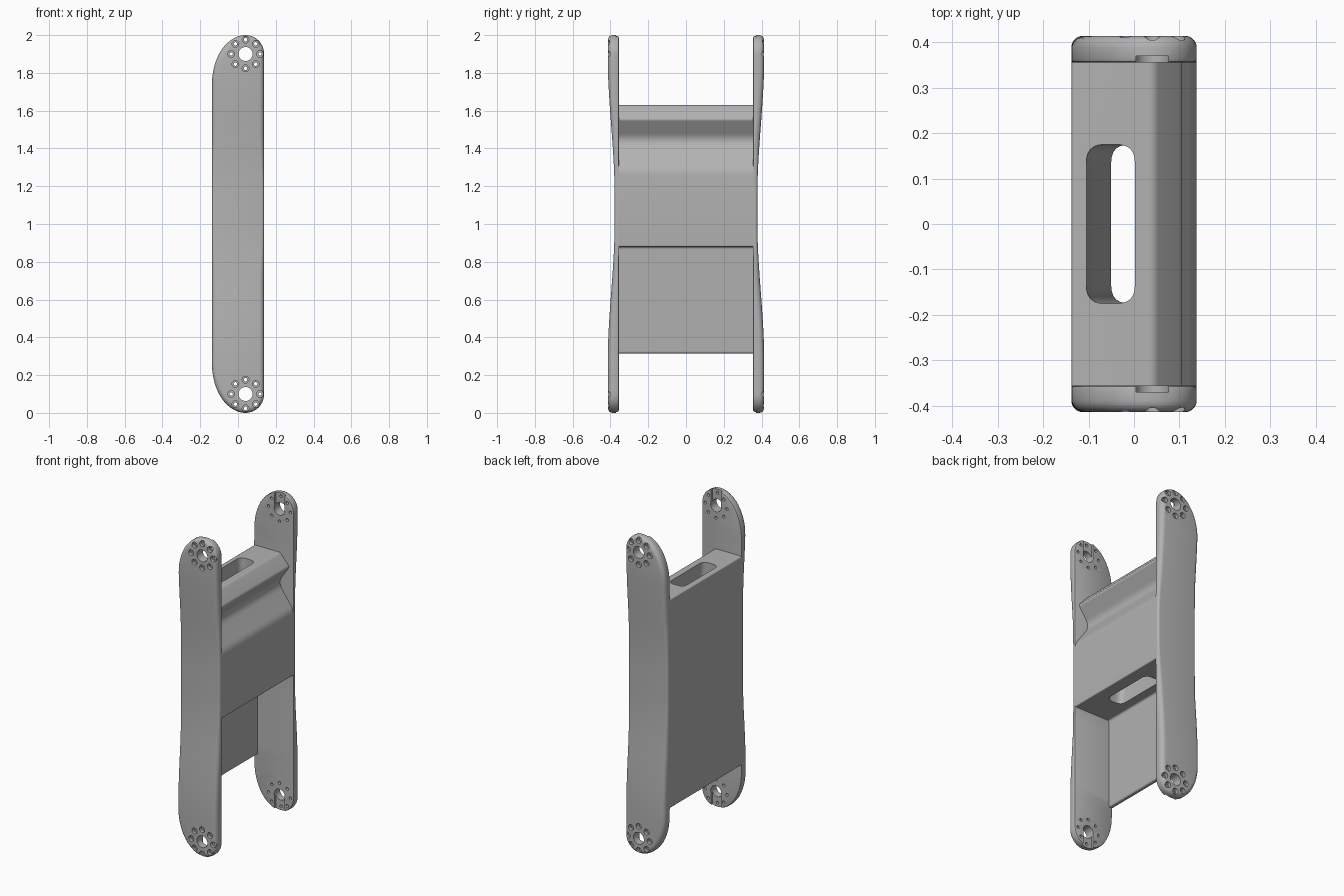
import bpy, bmesh, math
from mathutils import Vector

if "Cube" in bpy.data.objects:
    bpy.data.objects.remove(bpy.data.objects["Cube"], do_unlink=True)

grey = bpy.data.materials.new("plain grey")
grey.use_nodes = True
grey.diffuse_color = (0.45, 0.45, 0.45, 1)
grey.node_tree.nodes["Principled BSDF"].inputs["Base Color"].default_value = (0.45, 0.45, 0.45, 1)

HALF_X, INNER_Y = 0.138, 0.355
PIVOT_X, TIP_R, SWEEP = 0.04, 0.098, 0.26


def make_object(name, bm):
    bmesh.ops.remove_doubles(bm, verts=bm.verts, dist=1e-5)
    bmesh.ops.recalc_face_normals(bm, faces=bm.faces)
    mesh = bpy.data.meshes.new(name)
    bm.to_mesh(mesh)
    bm.free()
    mesh.materials.append(grey)
    obj = bpy.data.objects.new(name, mesh)
    bpy.context.collection.objects.link(obj)
    return obj


def loft(bm, rings, caps=True):
    """Skin a list of equally long closed rings of points."""
    loops = [[bm.verts.new(p) for p in ring] for ring in rings]
    n = len(loops[0])
    for a, b in zip(loops, loops[1:]):
        for i in range(n):
            j = (i + 1) % n
            bm.faces.new((a[i], a[j], b[j], b[i]))
    if caps:
        bm.faces.new(loops[0])
        bm.faces.new(loops[-1])
    return loops


def cut(obj, cutters):
    """Subtract the cutters, bake the result and drop the cutters."""
    for c in cutters:
        c.hide_render = True
        mod = obj.modifiers.new("cut", "BOOLEAN")
        mod.operation, mod.solver, mod.object = "DIFFERENCE", "EXACT", c
    bpy.context.view_layer.update()
    deps = bpy.context.evaluated_depsgraph_get()
    mesh = bpy.data.meshes.new_from_object(obj.evaluated_get(deps))
    obj.modifiers.clear()
    obj.data = mesh
    for c in cutters:
        bpy.data.objects.remove(c, do_unlink=True)


def smooth(obj, angle=30):
    bpy.ops.object.select_all(action="DESELECT")
    obj.select_set(True)
    bpy.context.view_layer.objects.active = obj
    bpy.ops.object.shade_smooth_by_angle(angle=math.radians(angle))


def rounded(points, steps=6):
    """Round each corner (a, b, radius) of a closed 2D polygon."""
    out = []
    for i, (a, b, r) in enumerate(points):
        p = Vector((a, b))
        ends = []
        for q in (points[i - 1], points[(i + 1) % len(points)]):
            ends.append(p + (Vector(q[:2]) - p).normalized() * r)
        for k in range(steps + 1):
            t = k / steps
            out.append(ends[0] * (1 - t) ** 2 + p * 2 * t * (1 - t) + ends[1] * t ** 2)
    return out


# Side plates: swept outline, waisted thickness, rounded rim
def outer_y(z):
    t = min(1, max(0, (abs(z - 1.08) - 0.08) / 0.72))
    return 0.378 + 0.036 * t * t * (3 - 2 * t)


def outline(steps=64):
    left, right = [], []
    for k in range(steps + 1):
        z = 1 - math.cos(math.pi * k / steps)
        d = min(z, 2 - z)
        u = max(0, 1 - d / SWEEP)
        v = max(0, 1 - d / TIP_R)
        rx = PIVOT_X + HALF_X
        left.append(Vector((PIVOT_X - rx * math.sqrt(max(0, 1 - u * u)), z)))
        right.append(Vector((PIVOT_X + TIP_R * math.sqrt(max(0, 1 - v * v)), z)))
    return left + right[-2:0:-1], steps


def inner_bevel(p):
    flush = 0.3 < p.y < 1.65 if p.x < 0 else 0.84 < p.y < 1.33
    return 0 if flush else 0.008


def side_plate(name, s):
    pts, steps = outline()
    n = len(pts)
    inward = []
    for i in range(n):
        t = (pts[(i + 1) % n] - pts[i - 1]).normalized()
        inward.append(Vector((t.y, -t.x)))
    rings = []
    for k in range(3):
        a = math.pi / 4 * k
        ring = []
        for p, m in zip(pts, inward):
            b = inner_bevel(p)
            q = p + m * b * (1 - math.sin(a))
            ring.append((q.x, s * (INNER_Y + b * (1 - math.cos(a)) + 1e-4 * k), q.y))
        rings.append(ring)
    for k in range(6):
        a = math.pi / 10 * k
        ring = []
        for p, m in zip(pts, inward):
            y = outer_y(p.y)
            r = min(0.026, y - INNER_Y - 0.01)
            q = p + m * r * (1 - math.cos(a))
            ring.append((q.x, s * (y - r + r * math.sin(a)), q.y))
        rings.append(ring)
    bm = bmesh.new()
    loops = loft(bm, rings, caps=False)
    # Caps are strips that join the two long edges at equal height
    for loop in (loops[0], loops[-1]):
        for i in range(steps):
            quad = [loop[i], loop[i + 1], loop[(n - i - 1) % n], loop[(n - i) % n]]
            bm.faces.new(list(dict.fromkeys(quad)))
    return make_object(name, bm)


def round_hole(bm, x, z, s, steps, seg):
    rings = []
    for r, y in steps:
        rings.append([(x + r * math.cos(2 * math.pi * i / seg), s * y,
                       z + r * math.sin(2 * math.pi * i / seg)) for i in range(seg)])
    loft(bm, rings)


def plate_cutters(s):
    holes, slots = bmesh.new(), bmesh.new()
    for zc, up in ((0.1, -1), (1.9, 1)):
        # Pivot hole and ring of counterbored screw holes
        round_hole(holes, PIVOT_X, zc, s, [(0.037, 0.3), (0.037, 0.5)], 32)
        for k in range(8):
            a = math.pi / 4 * k
            round_hole(holes, PIVOT_X + 0.076 * math.cos(a), zc + 0.076 * math.sin(a), s,
                       [(0.009, 0.3), (0.009, 0.394), (0.018, 0.394), (0.018, 0.5)], 16)
        # Shallow open channel from the pivot hole to the tip
        z0, z1 = zc, zc + up * 0.2
        rings = []
        for y in (0.3, 0.37):
            rings.append([(PIVOT_X + dx, s * y, z) for dx, z in
                          ((-0.036, z0), (0.036, z0), (0.036, z1), (-0.036, z1))])
        loft(slots, rings)
    return [make_object("hole_cutter", holes), make_object("channel_cutter", slots)]


for name, s in (("front_side_plate", -1), ("back_side_plate", 1)):
    plate = side_plate(name, s)
    cut(plate, plate_cutters(s))
    smooth(plate)

# Cross body: thin web below, solid block above with a grooved, ridged top
profile = rounded([
    (-HALF_X, 0.315, 0.006), (-0.112, 0.315, 0.012), (-0.112, 0.88, 0.015),
    (HALF_X, 0.88, 0.008), (HALF_X, 1.29, 0.03), (0.03, 1.44, 0.05),
    (0.11, 1.555, 0.014), (0.045, 1.63, 0.012), (-HALF_X, 1.63, 0.012)])
bm = bmesh.new()
loft(bm, [[(p.x, y, p.y) for p in profile] for y in (-INNER_Y - 0.004, INNER_Y + 0.004)])
body = make_object("cross_body", bm)

# Slanted cable slot through the block
bm = bmesh.new()
rings = []
for z in (0.86, 1.65):
    x0 = -0.105 + (1.63 - z) * 0.073
    shape = rounded([(x0, -0.175, 0.04), (x0 + 0.107, -0.175, 0.04),
                     (x0 + 0.107, 0.175, 0.04), (x0, 0.175, 0.04)])
    rings.append([(p.x, p.y, z) for p in shape])
loft(bm, rings)
cut(body, [make_object("slot_cutter", bm)])
smooth(body)
